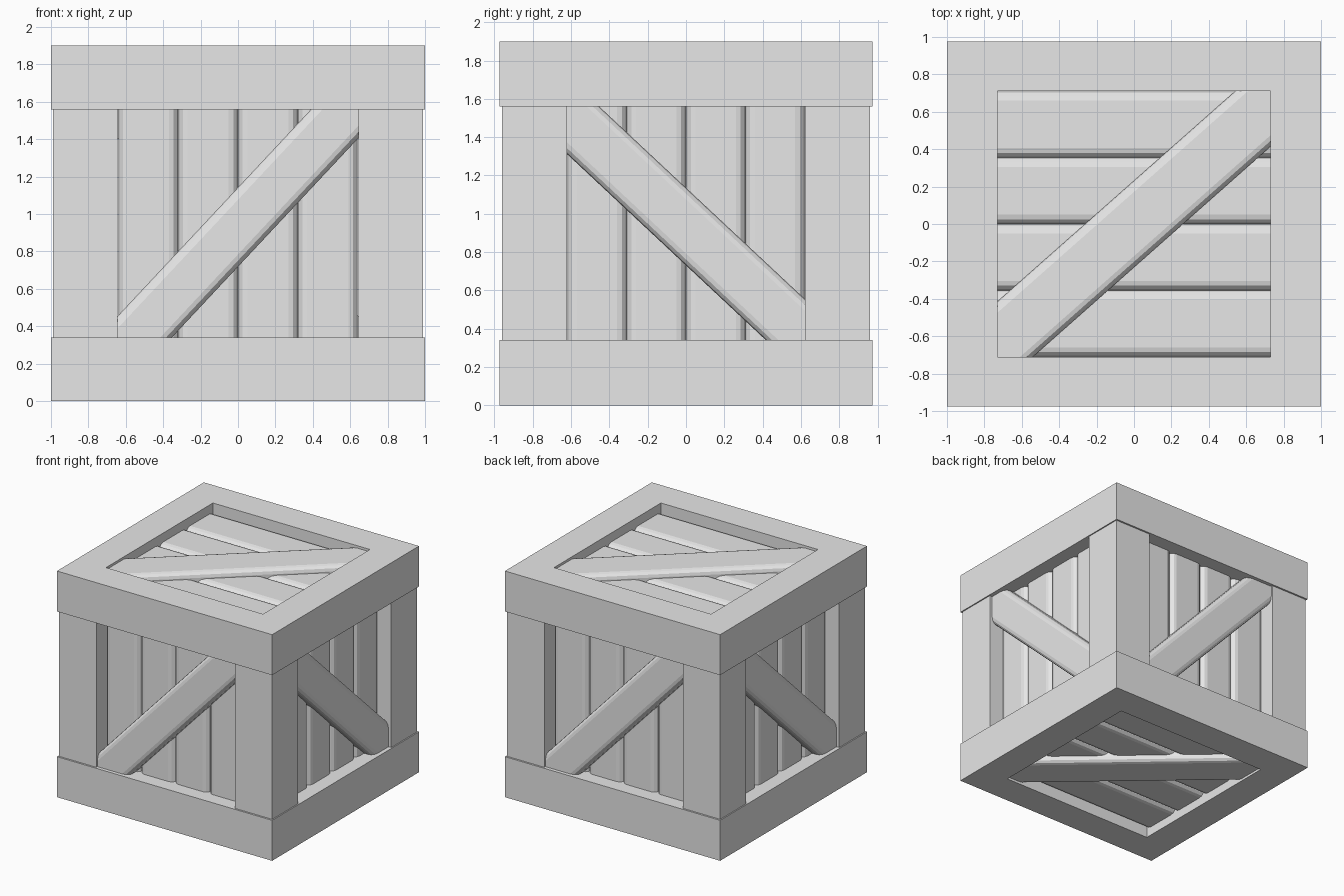
import bpy, bmesh
from math import radians
from mathutils import Matrix, Vector

cube = bpy.data.objects.get("Cube")
if cube:
    bpy.data.objects.remove(cube, do_unlink=True)

GREY = (0.8, 0.8, 0.8, 1.0)
grey = bpy.data.materials.new("light_grey")
grey.use_nodes = True
grey.diffuse_color = GREY
grey.node_tree.nodes["Principled BSDF"].inputs["Base Color"].default_value = GREY


def finish(name, bm, matrix=Matrix()):
    bmesh.ops.recalc_face_normals(bm, faces=bm.faces[:])
    mesh = bpy.data.meshes.new(name)
    bm.to_mesh(mesh)
    bm.free()
    mesh.materials.append(grey)
    obj = bpy.data.objects.new(name, mesh)
    obj.matrix_world = matrix
    bpy.context.collection.objects.link(obj)
    return obj


def board(name, size, matrix, bevel=0.0):
    """Box whose long (local y) edges on the outer (+z) face are rounded."""
    bm = bmesh.new()
    bmesh.ops.create_cube(bm, size=1)
    bmesh.ops.scale(bm, vec=size, verts=bm.verts)
    if bevel:
        edges = [e for e in bm.edges
                 if all(v.co.z > 0 for v in e.verts)
                 and abs(e.verts[0].co.x - e.verts[1].co.x) < 1e-5]
        bmesh.ops.bevel(bm, geom=edges, offset=bevel, segments=3,
                        profile=0.5, affect='EDGES')
    return finish(name, bm, matrix)


def ring(name, outer, inner, z0, z1):
    """Rectangular frame with an open middle."""
    bm = bmesh.new()
    signs = [(-1, -1), (1, -1), (1, 1), (-1, 1)]
    loops = [[bm.verts.new((sx * h[0], sy * h[1], z)) for sx, sy in signs]
             for h, z in ((outer, z0), (outer, z1), (inner, z1), (inner, z0))]
    for a, b in zip(loops, loops[1:] + loops[:1]):
        for i in range(4):
            j = (i + 1) % 4
            bm.faces.new((a[i], a[j], b[j], b[i]))
    return finish(name, bm)


def basis(u, v, origin):
    """Panel space: x across the planks, y along them, z outward."""
    u, v = Vector(u), Vector(v)
    m = Matrix((u, v, u.cross(v))).transposed().to_4x4()
    return Matrix.Translation(origin) @ m


def panel(side, matrix, half, length, depth, angle, brace_width, brace_len, brace_top, shift):
    """Four rounded planks with a diagonal brace across them."""
    pitch = half / 2
    for i in range(4):
        pos = Matrix.Translation(((i - 1.5) * pitch, 0, depth - 0.05))
        board(f"{side}_plank_{i + 1}", (pitch, length, 0.1), matrix @ pos, 0.05)
    pos = Matrix.Translation((0, shift, brace_top - 0.06)) @ Matrix.Rotation(radians(angle - 90), 4, 'Z')
    board(f"{side}_brace", (brace_width, brace_len, 0.12), matrix @ pos, 0.045)


# Top and bottom frames
ring("bottom_frame", (1, 0.975), (0.73, 0.71), 0, 0.34)
ring("top_frame", (1, 0.975), (0.73, 0.71), 1.56, 1.9)

# Corner posts
for sx, xname in ((-1, "right"), (1, "left")):
    for sy, yname in ((-1, "front"), (1, "back")):
        board(f"{yname}_{xname}_post", (0.345, 0.34, 1.5),
              Matrix.Translation((sx * 0.8175, sy * 0.79, 0.95)))

# Upright sides, each opposite pair turned half way round
mid = (0, 0, 0.95)
front = basis((1, 0, 0), (0, 0, 1), mid)
left = basis((0, 1, 0), (0, 0, 1), mid)
half_turn = Matrix.Rotation(radians(180), 4, 'Z')
for name, m in (("front", front), ("back", half_turn @ front)):
    panel(name, m, 0.64, 1.5, 0.855, 46.9, 0.29, 2.0, 0.945, -0.02)
for name, m in (("left", left), ("right", half_turn @ left)):
    panel(name, m, 0.62, 1.5, 0.88, 136.9, 0.296, 2.0, 0.965, -0.017)

# Lid and base
lid = basis((0, -1, 0), (1, 0, 0), mid)
flip = Matrix.Translation(mid) @ Matrix.Rotation(radians(180), 4, 'X') @ Matrix.Translation((0, 0, -0.95))
for name, m in (("lid", lid), ("base", flip @ lid)):
    panel(name, m, 0.71, 1.6, 0.875, 131.5, 0.347, 2.1, 0.93, 0)
